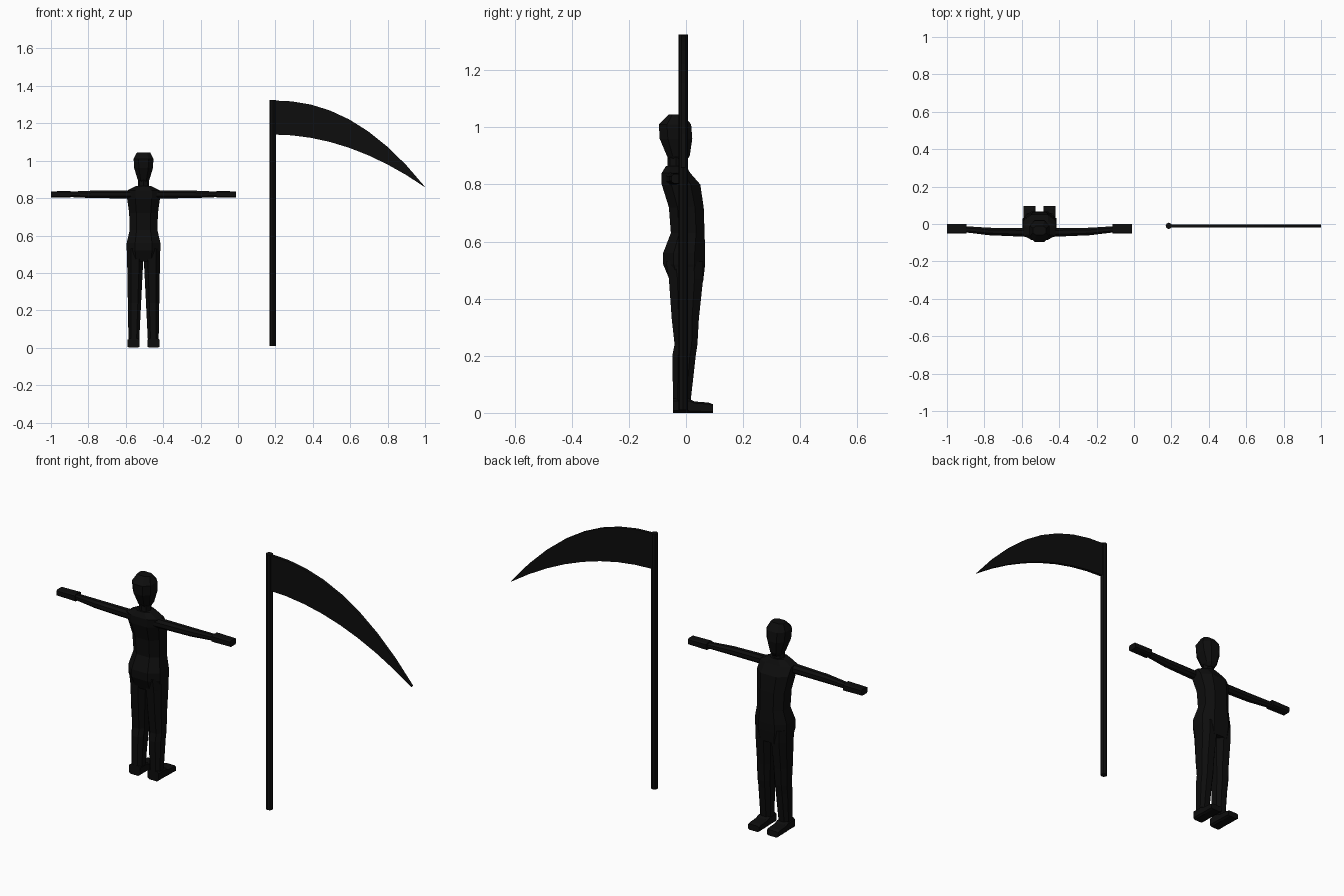
import bpy, bmesh
from mathutils import Vector

if "Cube" in bpy.data.objects:
    bpy.data.objects.remove(bpy.data.objects["Cube"], do_unlink=True)

FIGURE_X = -.505
ARM_HEIGHT = .82
POLE_X, POLE_Y = .186, -.01
POLE_RADIUS = .017

black = bpy.data.materials.new("near_black")
black.use_nodes = True
shade = (.004, .004, .004, 1)
black.diffuse_color = shade
black.node_tree.nodes["Principled BSDF"].inputs["Base Color"].default_value = shade


def finish(name, bm):
    """Turn the finished bmesh into a named, coloured object."""
    bmesh.ops.recalc_face_normals(bm, faces=bm.faces)
    mesh = bpy.data.meshes.new(name)
    bm.to_mesh(mesh)
    bm.free()
    mesh.materials.append(black)
    part = bpy.data.objects.new(name, mesh)
    bpy.context.collection.objects.link(part)


def loft(name, rings, place, chamfer=.25):
    """Skin chamfered rectangles given as (distance, left, right, low, high)."""
    bm = bmesh.new()
    previous = None
    for distance, left, right, low, high in rings:
        du = (right - left) * chamfer
        dv = (high - low) * chamfer
        outline = [(left + du, low), (right - du, low),
                   (right, low + dv), (right, high - dv),
                   (right - du, high), (left + du, high),
                   (left, high - dv), (left, low + dv)]
        current = [bm.verts.new(place(distance, u, v)) for u, v in outline]
        if previous is None:
            bm.faces.new(current)
        else:
            for i in range(len(current)):
                bm.faces.new((previous[i - 1], previous[i], current[i], current[i - 1]))
        previous = current
    bm.faces.new(previous)
    finish(name, bm)


def cylinder(name, radius, bottom, top, x, y):
    bm = bmesh.new()
    bmesh.ops.create_cone(bm, cap_ends=True, segments=8, radius1=radius,
                          radius2=radius, depth=top - bottom)
    bmesh.ops.translate(bm, verts=bm.verts, vec=(x, y, (top + bottom) / 2))
    finish(name, bm)


def body_loft(name, profile):
    """Loft upwards from (height, half width, back, front)."""
    rings = [(height, -half, half, back, front)
             for height, half, back, front in profile]
    loft(name, rings, lambda z, x, y: Vector((FIGURE_X + x, y, z)))


# Torso, from the crotch over the hips and waist to the shoulders
body_loft("torso", [(.46, .08, -.055, .06), (.52, .09, -.08, .067),
                    (.56, .09, -.08, .067), (.63, .074, -.053, .065),
                    (.72, .077, -.06, .062), (.8, .088, -.085, .05),
                    (.84, .088, -.085, .015), (.865, .04, -.07, 0)])

# Neck and head
cylinder("neck", .03, .84, .92, FIGURE_X, -.035)
body_loft("head", [(.88, .02, -.055, 0), (.9, .032, -.067, .013),
                   (.96, .05, -.092, .022), (1.01, .053, -.095, .018),
                   (1.045, .035, -.06, -.01)])

# Limb profiles: legs as (height, back, front), feet as (forward, top)
leg = [(.03, -.045, .015), (.2, -.048, .034), (.24, -.04, .04),
       (.33, -.05, .045), (.47, -.06, .06), (.53, -.07, .06)]
foot = [(-.046, .05), (.01, .05), (.03, .04), (.08, .036), (.095, .03)]

# Arms and hands as (outward, depth centre, half depth, half height)
arm = [(.06, -.045, .024, .022), (.27, -.04, .02, .02), (.41, -.027, .016, .014)]
hand = [(.39, -.025, .025, .018), (.495, -.025, .025, .016)]

for label, side in (("left", 1), ("right", -1)):
    def place_up(z, x, y):
        return Vector((FIGURE_X + side * x, y, z))

    def place_forward(y, x, z):
        return Vector((FIGURE_X + side * x, y, z))

    def place_out(x, y, z):
        return Vector((FIGURE_X + side * x, y, ARM_HEIGHT + z))

    # The legs widen evenly from ankle to hip
    loft(label + "_leg", [(z, .025 - z / 20, .08 + z / 60, back, front)
                          for z, back, front in leg], place_up)
    loft(label + "_foot", [(y, .022, .085, 0, top) for y, top in foot],
         place_forward, chamfer=.15)
    for part, profile, chamfer in (("_arm", arm, .28), ("_hand", hand, .15)):
        loft(label + part, [(x, middle - depth, middle + depth, -height, height)
                            for x, middle, depth, height in profile],
             place_out, chamfer)

# Scythe pole
cylinder("scythe_pole", POLE_RADIUS, .01, 1.325, POLE_X, POLE_Y)

# Scythe blade: two falling curves that meet in a point
STEPS = 8
bm = bmesh.new()
previous = None
for step in range(STEPS + 1):
    t = step / STEPS
    x = POLE_X + t * (1 - POLE_X)
    upper = 1.322 - .462 * t ** 2.2
    lower = 1.14 - .282 * t ** 2
    edge = [bm.verts.new((x, POLE_Y + offset, z))
            for offset, z in ((-.008, lower), (.008, lower),
                              (.008, upper), (-.008, upper))]
    if previous is None:
        bm.faces.new(edge)
    else:
        for i in range(len(edge)):
            bm.faces.new((previous[i - 1], previous[i], edge[i], edge[i - 1]))
    previous = edge
bm.faces.new(previous)
finish("scythe_blade", bm)
